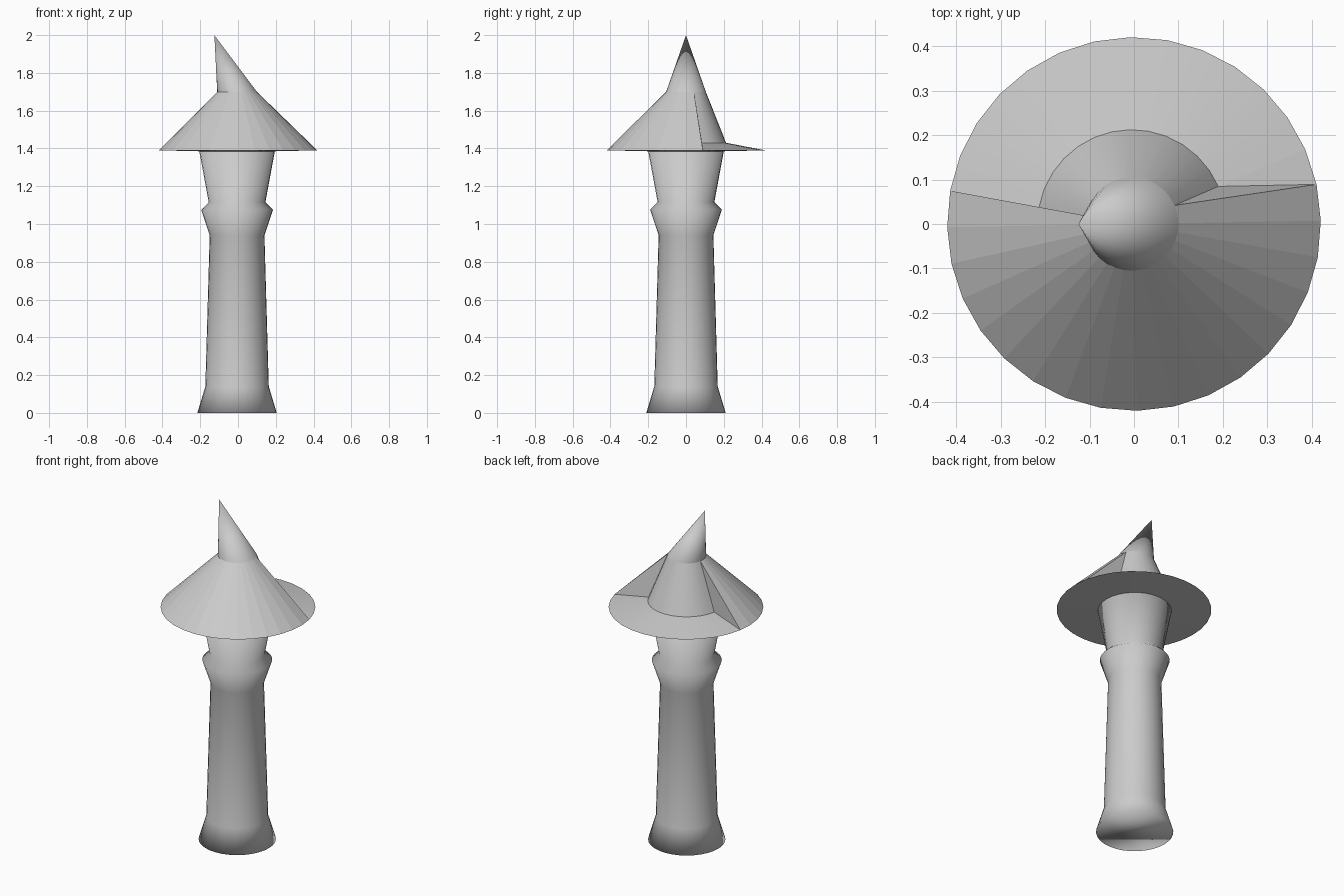
import bpy, bmesh
from math import sin, cos, radians

if "Cube" in bpy.data.objects:
    bpy.data.objects.remove(bpy.data.objects["Cube"])

N = 32
STEP = 360 / N
OFFSET = 1.0                      # small turn of the roof segments
FIRST, LAST = 2, 15               # segment range of the cut-away back
CX = -0.005


def pt(i, r, z):
    a = radians(OFFSET + STEP * i)
    return (CX + r * cos(a), r * sin(a), z)


def brim(i):
    a = radians(OFFSET + STEP * i)
    return (0.42 * cos(a), 0.42 * sin(a), 1.39)


def inner(i):
    return pt(i, 0.212, 1.43)


def collar(i):
    return pt(i, 0.105, 1.70)


def make(name, faces, smooth=True, weld=True):
    bm = bmesh.new()
    for f in faces:
        bm.faces.new([bm.verts.new(p) for p in f])
    if weld:
        bmesh.ops.remove_doubles(bm, verts=bm.verts, dist=1e-5)
        bmesh.ops.recalc_face_normals(bm, faces=bm.faces)
    for f in bm.faces:
        f.smooth = smooth
    me = bpy.data.meshes.new(name)
    bm.to_mesh(me)
    bm.free()
    ob = bpy.data.objects.new(name, me)
    bpy.context.collection.objects.link(ob)
    return ob


# Tower body: lathed profile with closed ends
profile = [(0.21, 0.0), (0.168, 0.14), (0.145, 0.94), (0.19, 1.075),
           (0.15, 1.115), (0.2, 1.385)]
faces = []
for (r0, z0), (r1, z1) in zip(profile, profile[1:]):
    faces += [[pt(i, r0, z0), pt(i + 1, r0, z0), pt(i + 1, r1, z1), pt(i, r1, z1)]
              for i in range(N)]
faces.append([pt(i, *profile[0]) for i in reversed(range(N))])
faces.append([pt(i, *profile[-1]) for i in range(N)])
make("tower_body", faces)

# Front roof: separate flat panels, the first one stretched to meet the cut
panels = []
for i in range(LAST, N + FIRST - 1):
    end = i + 1 if i < N + FIRST - 2 else N + FIRST
    top = [collar(k) for k in range(end, i - 1, -1)]
    panels.append([brim(i), brim(i + 1), top[0], top[-1]])
    if len(top) == 3:
        panels.append([top[0], top[1], top[2]])
make("front_roof_panels", panels, smooth=False, weld=False)

# Cut-away back: steep inner cone and shallow brim
back = range(FIRST, LAST)
make("back_roof_cone", [[inner(i), inner(i + 1), collar(i + 1), collar(i)] for i in back])
make("back_brim", [[brim(i), brim(i + 1), inner(i + 1), inner(i)] for i in back])

# Walls closing both ends of the cut
make("roof_side_walls", [
    [inner(FIRST), collar(FIRST), brim(FIRST - 1)],
    [brim(FIRST - 1), brim(FIRST), inner(FIRST)],
    [brim(LAST), collar(LAST), inner(LAST)],
], smooth=False, weld=False)

# Flat underside of the roof
make("roof_underside", [[brim(i + 1), brim(i), pt(i, 0.2, 1.385), pt(i + 1, 0.2, 1.385)]
                        for i in range(N)], smooth=False, weld=False)

# Leaning spire
tip = (-0.125, 0.0, 2.0)
make("leaning_spire", [[collar(i), collar(i + 1), tip] for i in range(N)])
